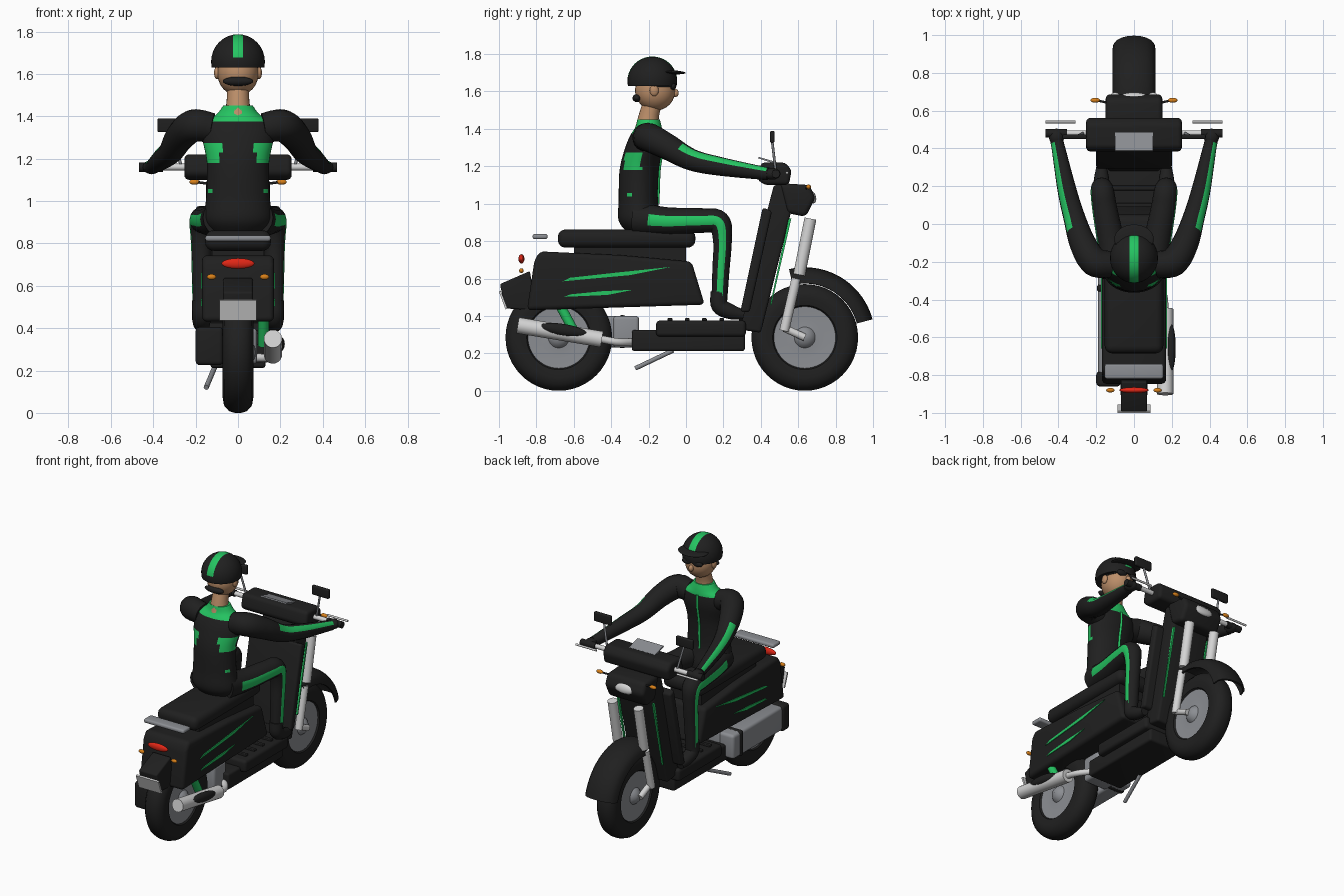
import bpy, bmesh, math
from mathutils import Vector, Matrix

cube = bpy.data.objects.get("Cube")
if cube:
    bpy.data.objects.remove(cube, do_unlink=True)


def material(name, r, g, b):
    m = bpy.data.materials.new(name)
    m.use_nodes = True
    m.diffuse_color = (r, g, b, 1)
    m.node_tree.nodes["Principled BSDF"].inputs["Base Color"].default_value = (r, g, b, 1)
    return m


BLACK = material("black", .014, .014, .014)
GREEN = material("green", .018, .55, .12)
GREY = material("grey", .26, .27, .29)
SILVER = material("silver", .66, .66, .66)
SKIN = material("skin", .50, .27, .14)
RED = material("red", .75, .02, .008)
AMBER = material("amber", .70, .22, .01)


def finish(name, bm, mats, smooth=40):
    bmesh.ops.recalc_face_normals(bm, faces=bm.faces)
    me = bpy.data.meshes.new(name)
    bm.to_mesh(me)
    bm.free()
    ob = bpy.data.objects.new(name, me)
    bpy.context.collection.objects.link(ob)
    for m in mats:
        me.materials.append(m)
    bpy.ops.object.select_all(action='DESELECT')
    ob.select_set(True)
    bpy.context.view_layer.objects.active = ob
    bpy.ops.object.shade_smooth_by_angle(angle=math.radians(smooth))
    return ob


def skin(name, rings, mats, rule=None, caps=True):
    """Skin closed rings; rule(i, j, centre) gives the material index."""
    bm = bmesh.new()
    vs = [[bm.verts.new(p) for p in r] for r in rings]
    n = len(vs[0])
    for i in range(len(vs) - 1):
        for j in range(n):
            k = (j + 1) % n
            f = bm.faces.new((vs[i][j], vs[i][k], vs[i + 1][k], vs[i + 1][j]))
            if rule:
                f.material_index = rule(i, j, f.calc_center_median())
    if caps:
        bm.faces.new(vs[0])
        f = bm.faces.new(vs[-1])
        f.material_index = rule(len(vs) - 2, 1, f.calc_center_median()) if rule else 0
    return finish(name, bm, mats)


def spline(keys, steps=6):
    """Catmull-Rom through tuples of any length."""
    k = [Vector(p) for p in keys]
    k = [2 * k[0] - k[1]] + k + [2 * k[-1] - k[-2]]
    out = []
    for a, b, c, d in zip(k, k[1:], k[2:], k[3:]):
        for s in range(steps):
            t = s / steps
            out.append(.5 * (2 * b + (c - a) * t + (2 * a - 5 * b + 4 * c - d) * t * t
                             + (3 * b - a - 3 * c + d) * t ** 3))
    return out + [k[-2]]


def tube(name, keys, mat, out=(1, 0, 0), n=16, stripe=None, steps=6):
    """Round tube through (x, y, z, radius), optional green stripe on the out side."""
    path = spline(keys, steps) if len(keys) > 2 else [Vector(p) for p in keys]
    pos = [p.to_3d() for p in path]
    rings = []
    for i, p in enumerate(pos):
        t = (pos[min(i + 1, len(pos) - 1)] - pos[max(i - 1, 0)]).normalized()
        u = Vector(out)
        u = (u - t * u.dot(t)).normalized()
        v = t.cross(u)
        rings.append([p + path[i][3] * (u * math.cos(a) + v * math.sin(a))
                      for a in (math.tau * j / n for j in range(n))])
    lo, hi = stripe or (1, 0)
    rule = lambda i, j, c: int(j in (0, n - 1) and lo <= i / len(pos) <= hi)
    return skin(name, rings, [mat, GREEN], rule)


def prism(name, profile, half, mat, bevel=0.0, x=0.0):
    """Side (y, z) profile extruded across x, with rounded edges."""
    bm = bmesh.new()
    a = [bm.verts.new((x - half, y, z)) for y, z in profile]
    f = bm.faces.new(a)
    new = bmesh.ops.extrude_face_region(bm, geom=[f])["geom"]
    bmesh.ops.translate(bm, vec=(2 * half, 0, 0), verts=[g for g in new if isinstance(g, bmesh.types.BMVert)])
    if bevel:
        bmesh.ops.bevel(bm, geom=bm.edges[:], offset=bevel, segments=4, profile=.5,
                        affect='EDGES', clamp_overlap=True)
    return finish(name, bm, [mat])


def box(name, x, y, z, mat, bevel=0.0):
    return prism(name, [(y[0], z[0]), (y[1], z[0]), (y[1], z[1]), (y[0], z[1])],
                 (x[1] - x[0]) / 2, mat, bevel, (x[0] + x[1]) / 2)


def ball(name, loc, size, mat, tilt=0):
    bm = bmesh.new()
    m = Matrix.Translation(loc) @ Matrix.Rotation(tilt, 4, 'X') @ Matrix.Diagonal((*size, 1))
    bmesh.ops.create_uvsphere(bm, u_segments=24, v_segments=12, radius=1, matrix=m)
    return finish(name, bm, [mat], 80)


# Wheels: hub and tyre turned about the axle
half = [(.085, .002), (.08, .03), (.06, .05), (.052, .056), (.048, .11), (.054, .16), (.054, .165),
        (.064, .172), (.072, .215), (.066, .25), (.042, .277), (.015, .285)]
profile = half + [(-x, r) for x, r in reversed(half)]
for name, cy in (("rear_wheel", -.68), ("front_wheel", .635)):
    rings = [[(x, cy + r * math.cos(a), .285 + r * math.sin(a))
              for a in (math.tau * j / 48 for j in range(48))] for x, r in profile]
    skin(name, rings, [BLACK, GREY], lambda i, j, c: int(i < 6 or i > 16))

# Front mudguard: arched section swept over the wheel
arch = [math.pi * k / 10 for k in range(11)]
section = [(.115 * math.cos(a), .29 + .085 * math.sin(a) ** .7) for a in arch]
section += [(.105 * math.cos(a), .288 + .075 * math.sin(a) ** .7) for a in reversed(arch)]
skin("front_mudguard", [[(x, .635 + r * math.cos(t), .285 + r * math.sin(t)) for x, r in section]
                        for t in (math.radians(15 + 4 * k) for k in range(23))], [BLACK])

# Body shell, seat and tail
prism("rear_body", [(-.85, .43), (.10, .46), (.03, .69), (-.35, .725), (-.78, .745), (-.81, .7)], .17, BLACK, .025)
box("seat", (-.155, .155), (-.685, .05), (.765, .862), BLACK, .04)
box("seat_base", (-.12, .12), (-.6, 0), (.68, .78), BLACK)
box("luggage_rack", (-.155, .155), (-.82, -.74), (.81, .838), GREY, .012)
prism("rear_mudguard", [(-.835, .64), (-.995, .57), (-.965, .44), (-.8, .43)], .07, BLACK, .01)
prism("number_plate", [(-1.0, .53), (-.99, .535), (-.955, .44), (-.965, .435)], .087, SILVER)
ball("tail_lamp", (0, -.88, .705), (.078, .016, .025), RED)
for s, side in ((1, "left"), (-1, "right")):
    ball(side + "_rear_indicator", (s * .125, -.88, .642), (.022, .012, .013), AMBER)
    prism(side + "_upper_slash", [(-.66, .585), (-.3, .618), (-.08, .662), (-.35, .634), (-.62, .604)],
          .004, GREEN, 0, s * .171)
    prism(side + "_lower_slash", [(-.65, .502), (-.42, .512), (-.28, .54), (-.45, .532), (-.62, .515)],
          .004, GREEN, 0, s * .171)

# Floorboard, engine and stand
box("footboard", (-.17, .17), (-.16, .32), (.29, .375), BLACK, .02)
box("lower_frame", (-.13, .13), (-.29, .315), (.212, .325), BLACK, .015)
for k in range(4):
    box("footboard_rib", (-.13, .13), (-.098 + .092 * k, -.073 + .092 * k), (.37, .388), BLACK, .005)
box("engine_case", (-.19, -.075), (-.8, -.25), (.232, .4), GREY, .02)
box("engine_case_cap", (-.2, -.07), (-.86, -.78), (.225, .405), BLACK, .02)
box("engine_case_front", (-.196, -.07), (-.36, -.32), (.228, .404), BLACK, .015)
box("engine_block", (-.09, .09), (-.39, -.25), (.23, .4), GREY, .02)
tube("side_stand", [(-.15, -.27, .12, .012), (-.11, -.07, .215, .012)], GREY)
tube("rear_spring", [(.12, -.67, .45, .026), (.12, -.6, .32, .026)], GREEN)

# Exhaust
tube("silencer", [(.165, -.9, .35, .043), (.165, -.45, .275, .043)], SILVER, n=24)
tube("exhaust_pipe", [(.165, -.46, .277, .02), (.15, -.36, .26, .02), (.08, -.27, .26, .02)], SILVER)
ball("heat_shield", (.195, -.655, .325), (.026, .13, .032), BLACK, -.16)

# Leg shield, fork and headlamp nose
prism("steering_column_cover", [(.27, .33), (.40, .31), (.59, 1.07), (.56, 1.1), (.47, 1.1)], .14, BLACK, .015)
prism("leg_shield", [(.29, .42), (.34, .42), (.46, .96), (.41, .98)], .2, BLACK, .015)
prism("headlamp_nose", [(.54, .95), (.64, .93), (.692, 1.03), (.66, 1.10), (.5, 1.11)], .15, BLACK, .025)
ball("headlamp", (0, .675, 1.035), (.075, .02, .034), SILVER, .3)
for s, side in ((1, "left"), (-1, "right")):
    prism(side + "_shield_trim", [(.45, .46), (.456, .455), (.563, .92), (.548, .92)], .006, GREEN, 0, s * .137)
    tube(side + "_fork_upper", [(s * .1, .665, .92, .032), (s * .1, .605, .62, .032)], SILVER)
    tube(side + "_fork_lower", [(s * .1, .59, .6, .026), (s * .1, .525, .32, .026)], SILVER)
    tube(side + "_fork_link", [(s * .09, .525, .335, .02), (s * .09, .635, .285, .02)], SILVER)
    ball(side + "_front_indicator", (s * .205, .655, 1.09), (.025, .013, .013), AMBER)
    tube(side + "_indicator_stem", [(s * .13, .64, 1.08, .006), (s * .2, .655, 1.09, .006)], BLACK, (0, 0, 1))

# Handlebar, levers and mirrors
prism("handlebar_cover", [(.38, 1.13), (.42, 1.1), (.55, 1.1), (.565, 1.18), (.53, 1.22), (.40, 1.22)], .253, BLACK, .022)
prism("instrument_panel", [(.385, 1.243), (.39, 1.25), (.485, 1.222), (.475, 1.213)], .1, GREY)
for s, side in ((1, "left"), (-1, "right")):
    tube(side + "_handlebar", [(s * .22, .48, 1.16, .016), (s * .37, .48, 1.16, .016)], SILVER, (0, 0, 1))
    tube(side + "_grip", [(s * .355, .48, 1.16, .022), (s * .468, .48, 1.16, .022)], BLACK, (0, 0, 1))
    tube(side + "_lever", [(s * .31, .54, 1.165, .007), (s * .468, .54, 1.165, .007)], SILVER, (0, 0, 1))
    tube(side + "_mirror_stalk", [(s * .27, .48, 1.17, .007), (s * .31, .46, 1.34, .007)], GREY)
    a, b = sorted((s * .25, s * .38))
    box(side + "_mirror", (a, b), (.45, .473), (1.325, 1.39), BLACK, .008)

# Rider torso: stacked ellipses, with collar and side patches
levels = spline([(-.22, .84, .12, .09), (-.245, .91, .16, .115), (-.255, 1.02, .15, .105), (-.25, 1.18, .147, .105),
                 (-.225, 1.30, .168, .10), (-.21, 1.37, .155, .085), (-.2, 1.41, .10, .07), (-.2, 1.45, .07, .06)], 8)


def suit(i, j, c):
    upper = 1.185 < c.z < 1.268 and -.33 < c.y < -.24
    lower = 1.03 < c.z < 1.06 and -.31 < c.y < -.28
    return int(c.z > 1.375 or (abs(c.x) > .08 and (upper or lower)))


skin("torso", [[(rx * math.cos(a), y + ry * math.sin(a), z) for a in (math.tau * j / 40 for j in range(40))]
               for y, z, rx, ry in levels], [BLACK, GREEN], suit)
tube("suit_zip", [(0, -.124, 1.38, .008), (0, -.124, 1.3, .008), (0, -.143, 1.18, .008), (0, -.15, 1.0, .008)], GREEN)

# Rider limbs
for s, side in ((1, "left"), (-1, "right")):
    tube(side + "_arm", [(s * .12, -.215, 1.345, .07), (s * .21, -.20, 1.355, .077), (s * .272, -.1, 1.305, .07),
                         (s * .315, .03, 1.235, .058), (s * .355, .18, 1.2, .05), (s * .40, .40, 1.165, .036),
                         (s * .41, .44, 1.16, .034)], BLACK, (s * .7, 0, .7), stripe=(.38, .93))
    ball(side + "_hand", (s * .41, .46, 1.16), (.04, .045, .032), BLACK)
    tube(side + "_leg", [(s * .08, -.27, .92, .088), (s * .12, -.1, .907, .074), (s * .155, .08, .91, .066),
                         (s * .168, .175, .9, .062), (s * .172, .195, .8, .05), (s * .172, .187, .65, .046),
                         (s * .172, .178, .48, .042)], BLACK, (s, 0, 0), stripe=(.08, .97))
    tube(side + "_boot", [(s * .172, .175, .53, .044), (s * .172, .18, .455, .045), (s * .172, .24, .422, .04),
                          (s * .172, .31, .405, .026)], BLACK, (s, 0, 0))

# Rider head
tube("neck", [(0, -.205, 1.4, .068), (0, -.2, 1.46, .055), (0, -.18, 1.54, .05)], SKIN, n=24)
ball("head", (0, -.165, 1.605), (.098, .108, .108), SKIN)
ball("nose", (0, -.057, 1.592), (.016, .018, .022), SKIN)
for s, side in ((1, "left"), (-1, "right")):
    ball(side + "_ear", (s * .099, -.17, 1.605), (.014, .024, .03), SKIN)
    ball(side + "_sunglass_lens", (s * .04, -.07, 1.628), (.038, .018, .02), BLACK)
    tube(side + "_sunglass_arm", [(s * .07, -.08, 1.63, .006), (s * .103, -.17, 1.63, .006)], BLACK)
box("sunglass_bridge", (-.03, .03), (-.065, -.053), (1.63, 1.642), BLACK)
ball("hair_knot", (0, -.262, 1.565), (.072, .024, .022), BLACK)

# Helmet: dome cut at the brim, with its middle bands green
bm = bmesh.new()
m = Matrix.Translation((0, -.18, 1.657)) @ Matrix.Diagonal((.127, .133, .13, 1)) @ Matrix.Rotation(math.pi / 2, 4, 'Y')
bmesh.ops.create_uvsphere(bm, u_segments=40, v_segments=16, radius=1, matrix=m)
cut = bmesh.ops.bisect_plane(bm, geom=bm.verts[:] + bm.edges[:] + bm.faces[:], plane_co=(0, 0, 1.63),
                             plane_no=(0, 0, 1), clear_inner=True)["geom_cut"]
bmesh.ops.edgeloop_fill(bm, edges=[e for e in cut if isinstance(e, bmesh.types.BMEdge)])
for f in bm.faces:
    c = f.calc_center_median()
    f.material_index = int(abs(c.x) < .02 and c.z > 1.67)
finish("helmet", bm, [BLACK, GREEN], 60)
ball("helmet_peak", (0, -.08, 1.703), (.105, .078, .011), BLACK, -.05)
